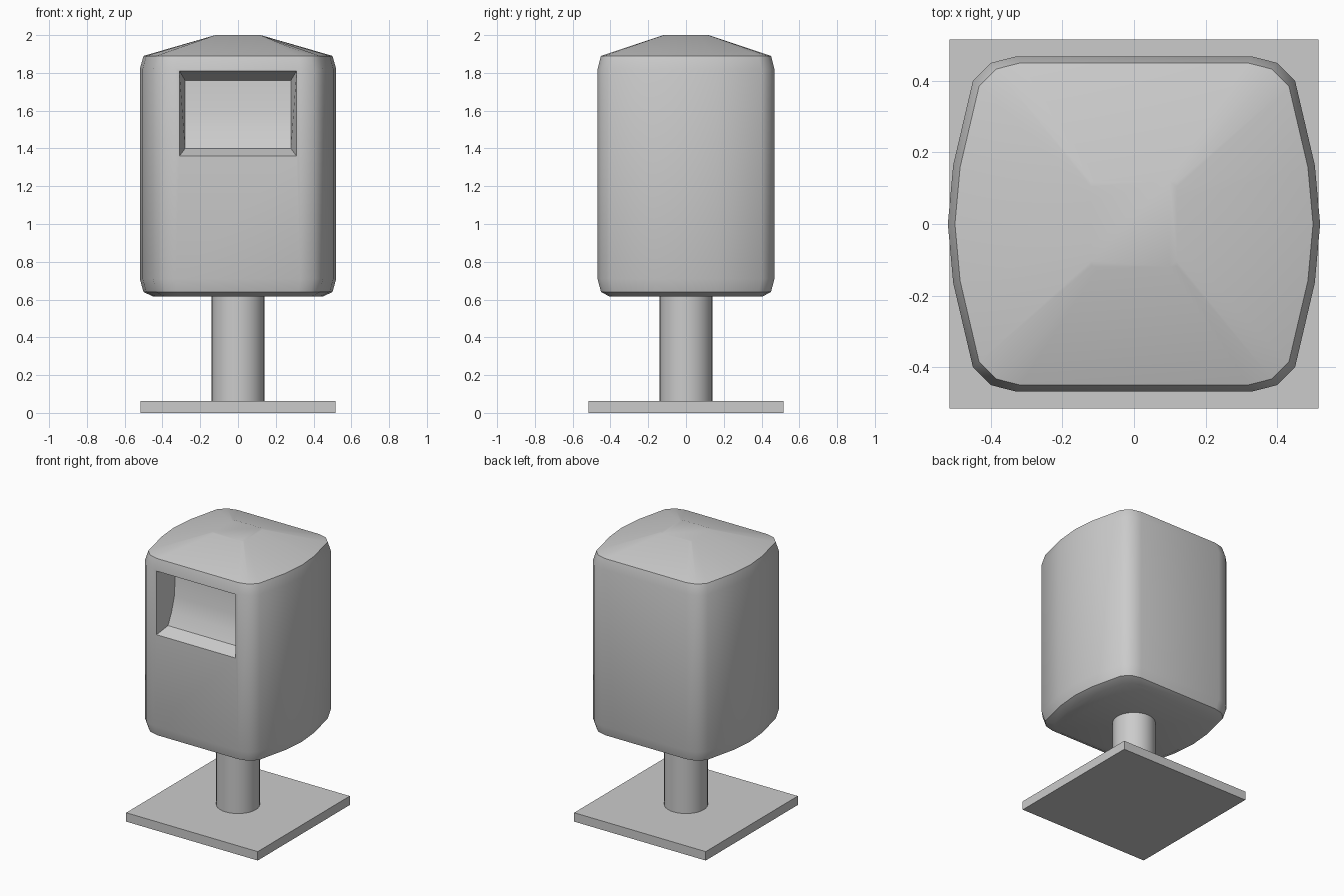
import bpy, bmesh
from math import radians

if "Cube" in bpy.data.objects:
    bpy.data.objects.remove(bpy.data.objects["Cube"])


def finish(bm, name, angle=35):
    bmesh.ops.recalc_face_normals(bm, faces=bm.faces)
    mesh = bpy.data.meshes.new(name)
    bm.to_mesh(mesh)
    bm.free()
    obj = bpy.data.objects.new(name, mesh)
    bpy.context.collection.objects.link(obj)
    bpy.ops.object.select_all(action='DESELECT')
    obj.select_set(True)
    bpy.context.view_layer.objects.active = obj
    bpy.ops.object.shade_smooth_by_angle(angle=radians(angle))
    return obj


def bridge(bm, a, b):
    n = len(a)
    for i in range(n):
        j = (i + 1) % n
        bm.faces.new((a[i], a[j], b[j], b[i]))


# Body outline: one quarter mirrored into a full loop, starting at +x
quarter = [(0.52, 0.0), (0.505, 0.165), (0.45, 0.40), (0.40, 0.45), (0.33, 0.468)]
half = quarter + [(-x, y) for x, y in reversed(quarter)]
outline = half + [(x, -y) for x, y in reversed(half[1:-1])]


def cap_point(x, y):
    # Flat top: side points stay on the side, all others gather near the corner
    if abs(y) < 0.3:
        return 0.12 if x > 0 else -0.12, y * 0.4
    return max(-0.12, min(0.12, x * 0.3)), max(-0.12, min(0.12, y * 0.26))


# Body: stacked outlines with bevelled rims and a hipped roof
bm = bmesh.new()
rings = []
for z, s in ((0.615, 0.86), (0.64, 0.962), (0.71, 1), (1.82, 1), (1.89, 0.962)):
    rings.append([bm.verts.new((x * s, y * s, z)) for x, y in outline])
rings.append([bm.verts.new((*cap_point(x, y), 2.0)) for x, y in outline])
for a, b in zip(rings, rings[1:]):
    bridge(bm, a, b)
bm.faces.new(rings[0])
bm.faces.new(rings[-1])

# Slot: the front panel is opened and given a tapered recess with a curved back
panel = next(f for f in bm.faces if len(f.verts) == 4
             and f.calc_center_median().y < -0.46
             and abs(f.calc_center_median().x) < 0.01
             and 1.0 < f.calc_center_median().z < 1.5)
frame = sorted(panel.verts, key=lambda v: (v.co.z, v.co.x))
frame = [frame[0], frame[1], frame[3], frame[2]]
bmesh.ops.delete(bm, geom=[panel], context='FACES_ONLY')
FRONT = -0.468
rim = [bm.verts.new((x, FRONT, z)) for x, z in
       ((-0.31, 1.36), (0.31, 1.36), (0.31, 1.81), (-0.31, 1.81))]
bridge(bm, frame, rim)
rows = [[bm.verts.new((x, FRONT + d, z)) for x in (-0.28, 0.28)]
        for z, d in ((1.40, 0.085), (1.48, 0.125), (1.58, 0.155), (1.76, 0.17))]
for a, b in zip(rows, rows[1:]):
    bm.faces.new((a[0], a[1], b[1], b[0]))
bm.faces.new((rim[0], rim[1], rows[0][1], rows[0][0]))
bm.faces.new((rim[3], rim[2], rows[-1][1], rows[-1][0]))
for side, low, high in ((0, rim[0], rim[3]), (1, rim[1], rim[2])):
    bm.faces.new([low] + [r[side] for r in rows] + [high])
finish(bm, "bin_body")

# Post
bm = bmesh.new()
bmesh.ops.create_cone(bm, cap_ends=True, segments=32, radius1=0.14, radius2=0.14, depth=0.57)
bmesh.ops.translate(bm, verts=bm.verts, vec=(0, 0, 0.345))
finish(bm, "post")

# Base plate
bm = bmesh.new()
bmesh.ops.create_cube(bm, size=1)
bmesh.ops.scale(bm, verts=bm.verts, vec=(1.03, 1.03, 0.063))
bmesh.ops.translate(bm, verts=bm.verts, vec=(0, 0, 0.0315))
finish(bm, "base_plate")
